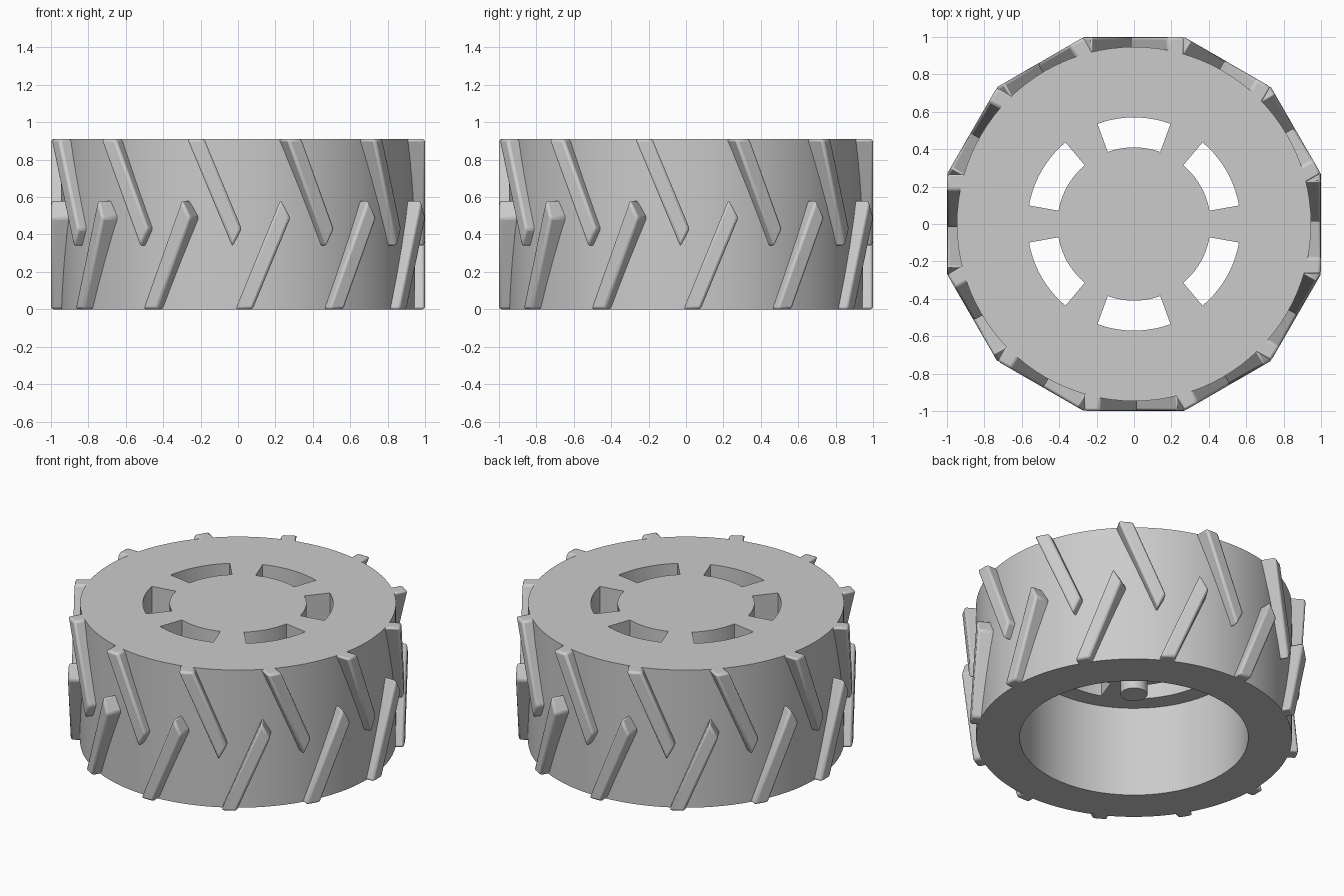
import bpy, bmesh, math
from mathutils import Matrix, Vector

if "Cube" in bpy.data.objects:
    bpy.data.objects.remove(bpy.data.objects["Cube"], do_unlink=True)

HEIGHT, RADIUS, SIDES = 0.91, 0.947, 96

grey = bpy.data.materials.new("plain_grey")
grey.use_nodes = True
grey.diffuse_color = (0.6, 0.6, 0.6, 1)
grey.node_tree.nodes["Principled BSDF"].inputs["Base Color"].default_value = (0.6, 0.6, 0.6, 1)


def make_object(name, bm):
    bmesh.ops.recalc_face_normals(bm, faces=bm.faces[:])
    mesh = bpy.data.meshes.new(name)
    bm.to_mesh(mesh)
    bm.free()
    mesh.materials.append(grey)
    obj = bpy.data.objects.new(name, mesh)
    bpy.context.collection.objects.link(obj)
    return obj


def add_prism(bm, points, offset):
    """Extrude a flat outline along the offset vector."""
    face = bm.faces.new([bm.verts.new(p) for p in points])
    out = bmesh.ops.extrude_face_region(bm, geom=[face], use_keep_orig=True)
    top = [g for g in out["geom"] if isinstance(g, bmesh.types.BMVert)]
    bmesh.ops.translate(bm, verts=top, vec=offset)
    return face.verts[:] + top


def activate(obj):
    bpy.ops.object.select_all(action='DESELECT')
    obj.select_set(True)
    bpy.context.view_layer.objects.active = obj


# Wheel body: lathed tyre wall, web and axle stub
bm = bmesh.new()
profile = [(0, 0.3), (0.08, 0.3), (0.08, 0.6), (0.685, 0.6), (0.685, 0),
           (RADIUS, 0), (RADIUS, HEIGHT), (0, HEIGHT)]
verts = [bm.verts.new((r, 0, z)) for r, z in profile]
edges = [bm.edges.new(pair) for pair in zip(verts, verts[1:])]
bmesh.ops.spin(bm, geom=verts + edges, cent=(0, 0, 0), axis=(0, 0, 1),
               angle=math.tau, steps=SIDES, use_merge=True)
bmesh.ops.remove_doubles(bm, verts=bm.verts[:], dist=0.0001)
body = make_object("wheel_body", bm)

# Six curved slots through the web
bm = bmesh.new()
for k in range(6):
    angles = [math.radians(30 + 60 * k - 20 + 4 * i) for i in range(11)]
    outline = [(0.57 * math.cos(a), 0.57 * math.sin(a), 0.5) for a in angles]
    outline += [(0.41 * math.cos(a), 0.41 * math.sin(a), 0.5) for a in reversed(angles)]
    add_prism(bm, outline, Vector((0, 0, 0.6)))
cutter = make_object("slot_cutter", bm)
cutter.hide_render = True
cut = body.modifiers.new("slots", 'BOOLEAN')
cut.operation, cut.solver, cut.object = 'DIFFERENCE', 'EXACT', cutter
activate(body)
bpy.ops.object.modifier_apply(modifier=cut.name)
bpy.data.objects.remove(cutter, do_unlink=True)
bpy.ops.object.shade_smooth_by_angle(angle=math.radians(30))


# Slanted tread lugs, one flat block per twelfth of a turn
def make_lugs(name, outline):
    bm = bmesh.new()
    for k in range(12):
        block = add_prism(bm, [(x, -1, z) for x, z in outline], Vector((0, 0.11, 0)))
        turn = Matrix.Rotation(k * math.tau / 12, 3, 'Z')
        bmesh.ops.rotate(bm, verts=block, cent=(0, 0, 0), matrix=turn)
    lugs = make_object(name, bm)
    bevel = lugs.modifiers.new("soft_edges", 'BEVEL')
    bevel.width, bevel.segments = 0.014, 2
    activate(lugs)
    bpy.ops.object.shade_smooth_by_angle(angle=math.radians(30))


make_lugs("lower_lugs", [(-0.013, 0), (0.078, 0), (0.28, 0.49), (0.227, 0.585)])
make_lugs("upper_lugs", [(-0.27, HEIGHT), (-0.18, HEIGHT), (0.02, 0.43), (-0.03, 0.335)])
